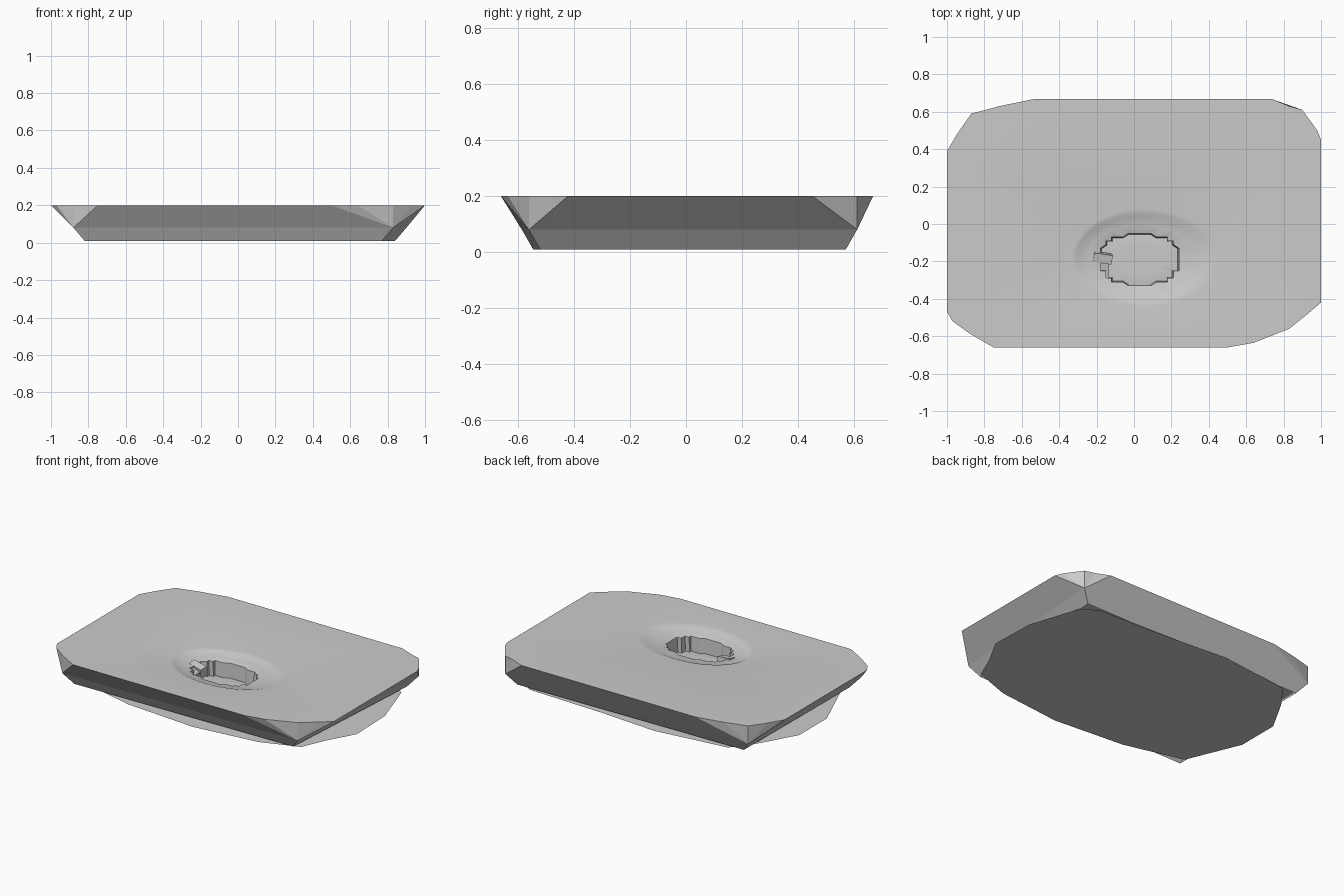
import bpy, bmesh, math
from mathutils import Vector

cube = bpy.data.objects.get("Cube")
if cube:
    bpy.data.objects.remove(cube, do_unlink=True)

stone = bpy.data.materials.new("stone_grey")
stone.use_nodes = True
GREY = (0.6, 0.6, 0.6, 1)
stone.diffuse_color = GREY
stone.node_tree.nodes["Principled BSDF"].inputs["Base Color"].default_value = GREY

TOP = 0.2


def finish(bm, name, smooth=False):
    """Turn a bmesh into a named object with the grey material."""
    mesh = bpy.data.meshes.new(name)
    bm.to_mesh(mesh)
    bm.free()
    mesh.materials.append(stone)
    obj = bpy.data.objects.new(name, mesh)
    bpy.context.collection.objects.link(obj)
    if smooth:
        bpy.ops.object.select_all(action="DESELECT")
        obj.select_set(True)
        bpy.context.view_layer.objects.active = obj
        bpy.ops.object.shade_smooth_by_angle(angle=math.radians(30))
    return obj


# Rim of the slab: each corner runs counter-clockwise, its middle point is the corner edge
corners = [
    [(0.5, -0.66), (0.64, -0.635), (0.83, -0.56), (0.93, -0.48), (1, -0.42)],
    [(1, 0.45), (0.98, 0.5), (0.9, 0.61), (0.83, 0.63), (0.74, 0.667)],
    [(-0.54, 0.667), (-0.72, 0.63), (-0.87, 0.59), (-0.94, 0.49), (-1, 0.39)],
    [(-1, -0.47), (-0.97, -0.52), (-0.88, -0.585), (-0.82, -0.62), (-0.75, -0.66)],
]

# Sloping side walls, drawn in from the rim to the four corner edges
bm = bmesh.new()
rims = [[bm.verts.new((x, y, TOP)) for x, y in c] for c in corners]
lows, feet = [], []
for c in corners:
    x, y = c[2]
    lows.append(bm.verts.new((x, y, 0.08)))
    feet.append(bm.verts.new((x - math.copysign(0.06, x), y - math.copysign(0.04, y), 0.01)))
for i in range(4):
    j = (i + 1) % 4
    for a, b in zip(rims[i], rims[i][1:]):
        bm.faces.new((b, a, lows[i]))
    bm.faces.new((rims[j][0], rims[i][-1], lows[i], lows[j]))
    bm.faces.new((lows[j], lows[i], feet[i], feet[j]))
finish(bm, "side_walls")

# Thin base sheet that bulges out past the walls
base = [(0.8, -0.48), (0.87, -0.32), (0.97, -0.14), (0.96, 0.17), (0.85, 0.5),
        (0.75, 0.57), (0.2, 0.59), (-0.2, 0.62), (-0.7, 0.56), (-0.82, 0.4),
        (-0.95, 0.17), (-0.95, -0.12), (-0.8, -0.48), (-0.4, -0.58), (0.1, -0.62),
        (0.55, -0.57)]
bm = bmesh.new()
bm.faces.new([bm.verts.new((x, y, 0)) for x, y in reversed(base)])
finish(bm, "base_sheet")

# Top surface with a shallow ringed basin: centre, radii and height of each ring
SEGMENTS = 96
rings = [
    (0.06, -0.18, 0.39, 0.26, 0.2),
    (0.05, -0.18, 0.36, 0.235, 0.197),
    (0.04, -0.18, 0.33, 0.21, 0.186),
    (0.04, -0.185, 0.29, 0.18, 0.182),
    (0.03, -0.19, 0.25, 0.155, 0.176),
]


def ring_points(cx, cy, rx, ry, z):
    turns = [2 * math.pi * k / SEGMENTS for k in range(SEGMENTS)]
    return [Vector((cx + rx * math.cos(t), cy + ry * math.sin(t), z)) for t in turns]


def skin(bm, outer, inner):
    for k in range(SEGMENTS):
        n = (k + 1) % SEGMENTS
        bm.faces.new((outer[k], outer[n], inner[n], inner[k]))


bm = bmesh.new()
loops = [[bm.verts.new(p) for p in ring_points(*r)] for r in rings]

# Stepped pit: lip and floor follow a coarse grid
STEP_X, STEP_Y = 0.03, 0.02
for rx, ry, z in ((0.225, 0.14, 0.172), (0.218, 0.135, 0.075)):
    pts = ring_points(0.03, -0.19, 0.225, 0.14, z)
    loop = []
    for p in pts:
        gx = round((p.x - 0.03) / STEP_X) * STEP_X * rx / 0.225
        gy = round((p.y + 0.19) / STEP_Y) * STEP_Y * ry / 0.14
        loop.append(bm.verts.new((0.03 + gx, -0.19 + gy, z)))
    loops.append(loop)
for outer, inner in zip(loops, loops[1:]):
    skin(bm, outer, inner)

# Gently uneven pit floor
mid = [bm.verts.new(p) for p in ring_points(0.04, -0.19, 0.11, 0.07, 0.083)]
skin(bm, loops[-1], mid)
centre = bm.verts.new((0.04, -0.19, 0.073))
for k in range(SEGMENTS):
    bm.faces.new((mid[k], mid[(k + 1) % SEGMENTS], centre))

# Flat field between the rim and the basin
rim = [bm.verts.new((x, y, TOP)) for c in corners for x, y in c]
edges = [bm.edges.new((rim[k], rim[(k + 1) % len(rim)])) for k in range(len(rim))]
edges += [bm.edges.get((loops[0][k], loops[0][(k + 1) % SEGMENTS])) for k in range(SEGMENTS)]
bmesh.ops.triangle_fill(bm, edges=edges, use_beauty=True, normal=(0, 0, 1))
bmesh.ops.dissolve_degenerate(bm, edges=bm.edges[:], dist=0.0005)
bmesh.ops.recalc_face_normals(bm, faces=bm.faces[:])
if sum(f.normal.z * f.calc_area() for f in bm.faces) < 0:
    bmesh.ops.reverse_faces(bm, faces=bm.faces[:])
finish(bm, "top_surface", smooth=True)


# Broken ledges on the left edge of the pit
def ledge(name, location, size, tilt):
    bm = bmesh.new()
    bmesh.ops.create_cube(bm, size=1)
    obj = finish(bm, name)
    obj.location, obj.scale, obj.rotation_euler = location, size, tilt


ledge("pit_ledge", (-0.17, -0.18, 0.14), (0.1, 0.05, 0.07), (0.15, 0.15, -0.15))
ledge("pit_step", (-0.17, -0.255, 0.115), (0.05, 0.1, 0.08), (0, 0.35, 0))
